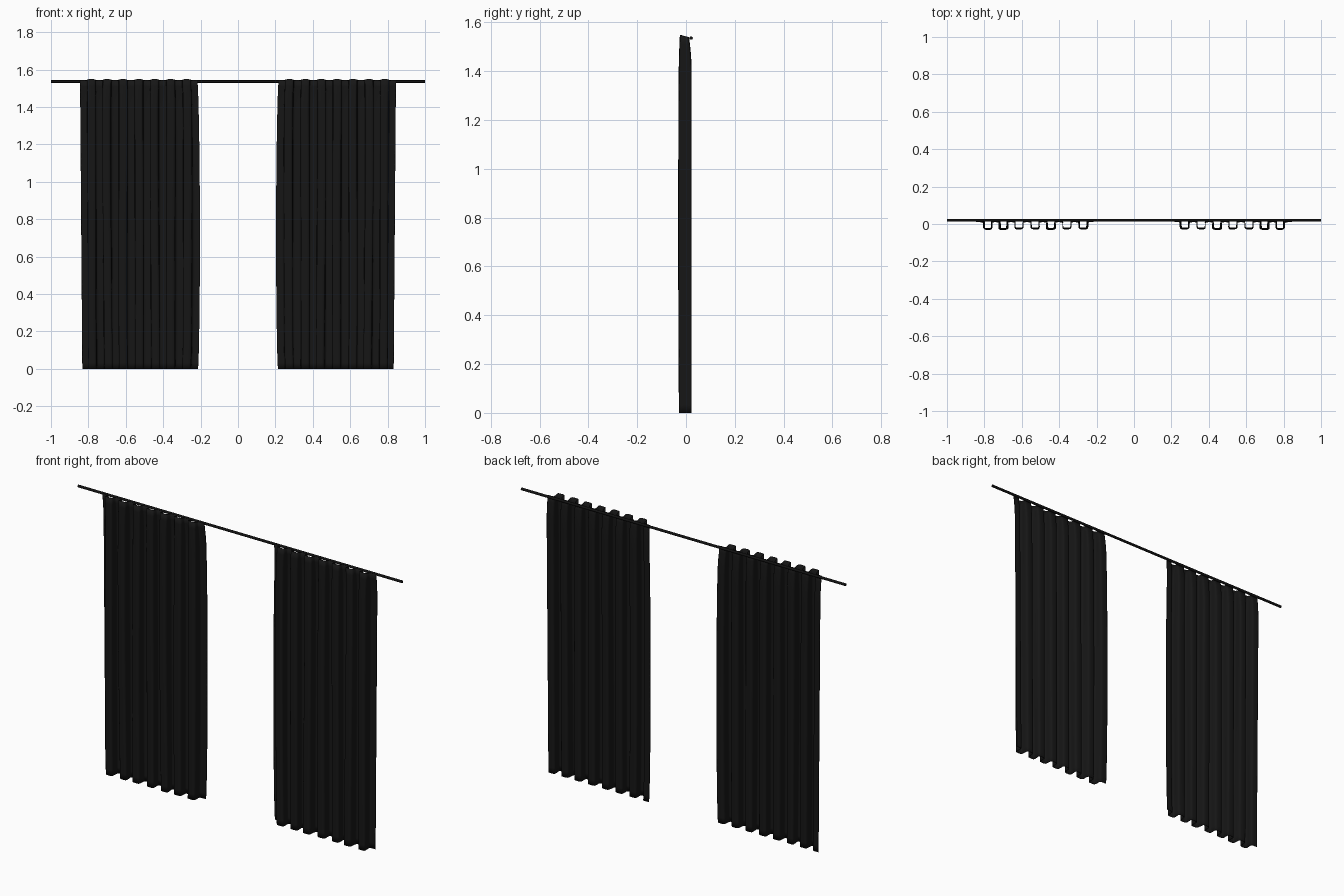
import bpy, bmesh, math, random

if "Cube" in bpy.data.objects:
    bpy.data.objects.remove(bpy.data.objects["Cube"])

random.seed(4)
TOP, FOLDS, PITCH = 1.54, 7, 0.085

fabric = bpy.data.materials.new("black_fabric")
fabric.diffuse_color = (0.008, 0.008, 0.008, 1)
fabric.use_nodes = True
fabric.node_tree.nodes["Principled BSDF"].inputs["Base Color"].default_value = fabric.diffuse_color
metal = bpy.data.materials.new("black_metal")
metal.diffuse_color = (0.006, 0.006, 0.006, 1)
metal.use_nodes = True
metal.node_tree.nodes["Principled BSDF"].inputs["Base Color"].default_value = metal.diffuse_color

# Per-fold irregularity: depth, phase and sideways drift
folds = [(random.uniform(0.85, 1.0), random.uniform(0, 6.28), random.uniform(0.002, 0.006))
         for _ in range(FOLDS)]


def cloth_point(s, v):
    """s runs across the pleats, v from hem (0) to heading (1)."""
    z = TOP * v
    inside = min(max(s, 0), FOLDS)
    depth, phase, drift = folds[min(int(inside), FOLDS - 1)]
    angle = 2 * math.pi * inside
    lift = math.tanh(-1.8 * math.cos(angle)) / math.tanh(1.8)   # -1 back, +1 front
    weight = 0.5 + 0.5 * lift
    head = max(0, (v - 0.9) / 0.1) ** 2
    back = 0.022 - 0.011 * head
    front = -0.028 * depth - 0.003 * math.sin(math.pi * v) + 0.004 * head
    y = back + (front - back) * weight
    # Omega-shaped loops, wandering slightly down the drop
    x = 0.2325 + PITCH * s
    x += 0.007 * math.sin(2 * angle)
    x += drift * weight * math.sin(3.5 * v + phase) * (1 - head)
    # Side edges swell in the middle and pull in at heading and hem
    swell = 0.011 * math.sin(math.pi * min(1, v * 1.02)) ** 0.6 if 0 < v < 0.98 else 0
    x -= swell * (1 - min(1, (s + 0.2) / 2.0)) + 0.002 * (1 - v)
    x -= 0.010 * (1 - v) * max(0, (s - 5) / 2.2)
    return x, y, z + 0.008 * weight * head


def curtain(name, side):
    bm = bmesh.new()
    cols, rows = 7 * 24 + 10, 48
    grid = []
    for j in range(rows + 1):
        v = j / rows
        row = []
        for i in range(cols + 1):
            x, y, z = cloth_point(-0.2 + (FOLDS + 0.4) * i / cols, v)
            row.append(bm.verts.new((side * x, y, z)))
        grid.append(row)
    for a, b in zip(grid, grid[1:]):
        for i in range(cols):
            bm.faces.new((a[i], a[i + 1], b[i + 1], b[i])[::side])
    mesh = bpy.data.meshes.new(name)
    bm.to_mesh(mesh)
    bm.free()
    mesh.materials.append(fabric)
    mesh.shade_smooth()
    ob = bpy.data.objects.new(name, mesh)
    bpy.context.collection.objects.link(ob)
    # Thin cloth
    mod = ob.modifiers.new("thickness", 'SOLIDIFY')
    mod.thickness = 0.003
    mod.offset = 0


curtain("left_curtain", -1)
curtain("right_curtain", 1)

# Curtain rod
bpy.ops.mesh.primitive_cylinder_add(vertices=24, radius=0.007, depth=2,
                                    location=(0, 0.021, 1.536),
                                    rotation=(0, math.pi / 2, 0))
rod = bpy.context.object
rod.name = "curtain_rod"
rod.data.materials.append(metal)
bpy.ops.object.shade_smooth_by_angle()
